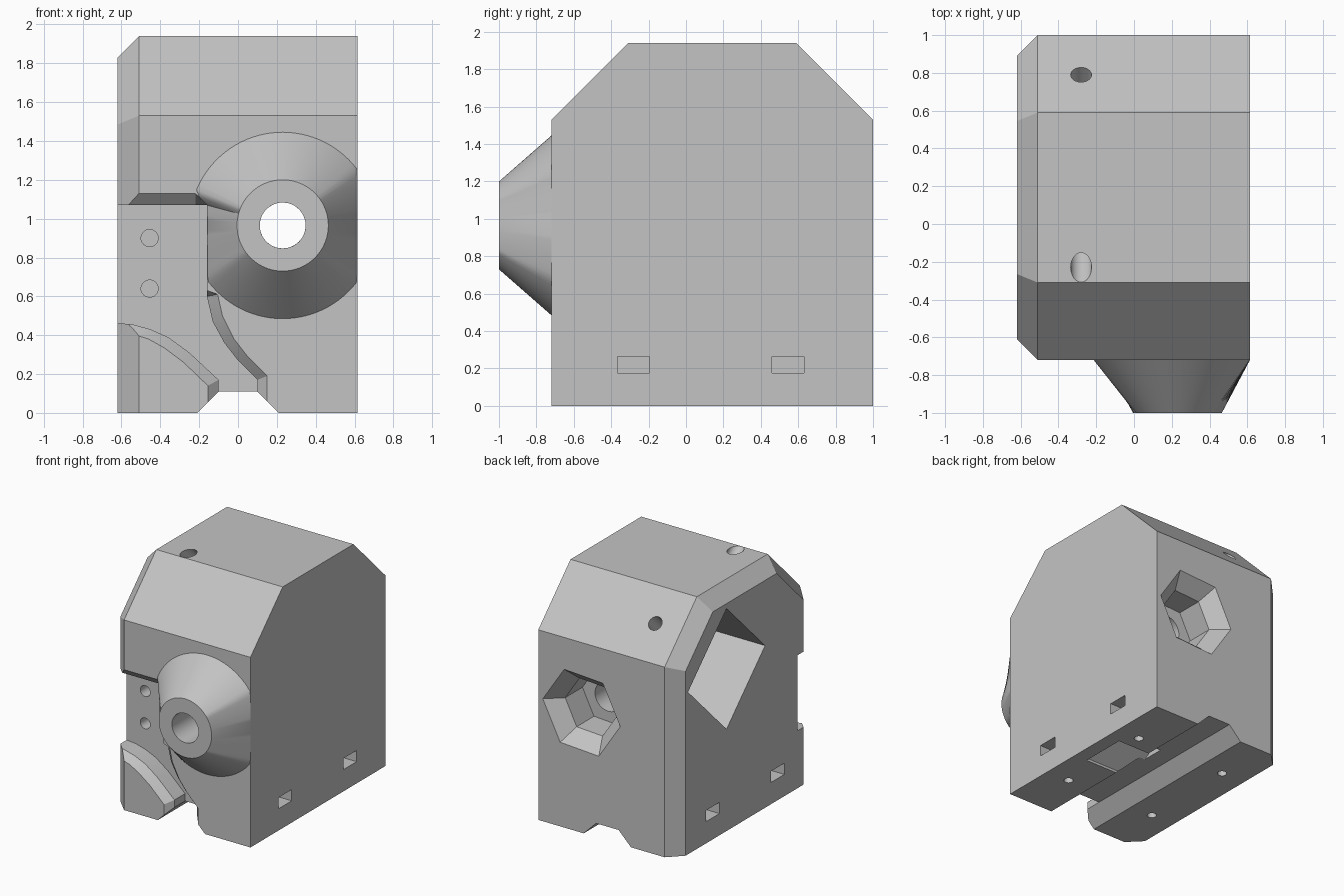
import bpy, bmesh
from math import sin, cos, pi, hypot
from mathutils import Vector

cube = bpy.data.objects.get("Cube")
if cube:
    bpy.data.objects.remove(cube, do_unlink=True)

grey = bpy.data.materials.new("light grey plastic")
grey.use_nodes = True
colour = (0.55, 0.55, 0.55, 1)
grey.diffuse_color = colour
grey.node_tree.nodes["Principled BSDF"].inputs["Base Color"].default_value = colour


def loft(name, rings, closed=False):
    """Skin matching rings of 3D points; cap the ends or join last to first."""
    bm = bmesh.new()
    loops = [[bm.verts.new(p) for p in ring] for ring in rings]
    n = len(loops[0])
    pairs = list(zip(loops, loops[1:]))
    if closed:
        pairs.append((loops[-1], loops[0]))
    else:
        bm.faces.new(loops[0])
        bm.faces.new(loops[-1])
    for a, b in pairs:
        for i in range(n):
            j = (i + 1) % n
            bm.faces.new((a[i], a[j], b[j], b[i]))
    bmesh.ops.recalc_face_normals(bm, faces=bm.faces)
    mesh = bpy.data.meshes.new(name)
    bm.to_mesh(mesh)
    bm.free()
    mesh.materials.append(grey)
    obj = bpy.data.objects.new(name, mesh)
    bpy.context.collection.objects.link(obj)
    return obj


def box(name, x0, x1, y0, y1, z0, z1):
    ring = [(x0, y0), (x1, y0), (x1, y1), (x0, y1)]
    return loft(name, [[(x, y, z) for x, y in ring] for z in (z0, z1)])


def rod(name, start, end, r, sides=32):
    start, end = Vector(start), Vector(end)
    turn = (end - start).to_track_quat('Z', 'Y')
    ring = [turn @ Vector((r * cos(2 * pi * i / sides), r * sin(2 * pi * i / sides), 0))
            for i in range(sides)]
    return loft(name, [[c + p for p in ring] for c in (start, end)])


def smooth(obj):
    bpy.ops.object.select_all(action='DESELECT')
    obj.select_set(True)
    bpy.context.view_layer.objects.active = obj
    bpy.ops.object.shade_smooth_by_angle(angle=0.5)


# Main block: side outline, shrunk on the last section for the bevelled edge
side = [(-0.72, 0), (1, 0), (1, 1.53), (0.59, 1.94), (-0.31, 1.94), (-0.72, 1.53)]
bevel = [(-0.61, 0), (0.89, 0), (0.89, 1.485), (0.545, 1.83), (-0.265, 1.83), (-0.61, 1.485)]
body = loft("body", [[(x, y, z) for y, z in prof]
                     for x, prof in ((0.615, side), (-0.51, side), (-0.62, bevel))])
cutters = []

# Front recess with a curved channel: (floor x, z, front x, z), flared at the front
recess = [(-0.7, 1.07, -0.7, 1.13), (-0.22, 1.07, -0.22, 1.13), (-0.16, 1.07, -0.16, 1.07),
          (-0.16, 0.63, -0.16, 0.63), (-0.16, 0.60, -0.105, 0.61), (-0.13, 0.47, -0.08, 0.50),
          (-0.07, 0.36, -0.02, 0.38), (0.0, 0.27, 0.05, 0.29), (0.1, 0.17, 0.15, 0.19),
          (0.1, 0.05, 0.15, 0.05), (-0.1, 0.05, -0.155, 0.05), (-0.1, 0.17, -0.155, 0.14),
          (-0.25, 0.31, -0.28, 0.26), (-0.36, 0.39, -0.38, 0.335), (-0.45, 0.43, -0.46, 0.38),
          (-0.54, 0.455, -0.54, 0.405), (-0.7, 0.47, -0.7, 0.41)]
floor_ring = [(p[0], p[1]) for p in recess]
front_ring = [(p[2], p[3]) for p in recess]
cutters.append(loft("recess_cutter", [[(x, y, z) for x, z in ring] for y, ring in (
    (-0.53, floor_ring), (-0.665, floor_ring), (-0.72, front_ring), (-0.8, front_ring))]))

# Bottom groove running front to back
groove = [(-0.31, -0.1), (-0.1, 0.11), (0.1, 0.11), (0.31, -0.1)]
cutters.append(loft("groove_cutter", [[(x, y, z) for x, z in groove] for y in (-0.9, 1.1)]))

# Main bore and tapered hexagonal nut pocket at the back
BX, BZ = 0.23, 0.965
cutters.append(rod("bore_cutter", (BX, -0.9, BZ), (BX, 1.1, BZ), 0.118, 48))
hexagon = [(cos(i * pi / 3 + 0.06), sin(i * pi / 3 + 0.06)) for i in range(6)]
cutters.append(loft("nut_cutter", [[(BX + r * c, y, BZ + r * s) for c, s in hexagon]
               for y, r in ((0.66, 0.23), (0.88, 0.23), (1.0, 0.345), (1.01, 0.355))]))

# Square pocket standing on its corner, with two slanted screw holes into it
diamond = [(0.37, 1.79), (-0.12, 1.305), (0.37, 0.82), (0.86, 1.305)]
cutters.append(loft("diamond_cutter", [[(x, y, z) for y, z in diamond] for x in (-0.8, -0.02)]))
cutters.append(rod("screw_cutter", (-0.28, -0.33, 2.04), (-0.28, 0.2, 1.51), 0.055))
cutters.append(rod("screw_cutter", (-0.28, 0.89, 1.84), (-0.28, 0.55, 1.5), 0.055))

# Small holes in the recess floor
for z in (0.9, 0.64):
    cutters.append(rod("pin_cutter", (-0.455, -0.6, z), (-0.455, -0.15, z), 0.044))

# Mounting holes below, each with a nut slot from the side
for sx in (-1, 1):
    for y in (-0.28, 0.545):
        cutters.append(rod("mount_cutter", (sx * 0.41, y, -0.1), (sx * 0.41, y, 0.45), 0.035))
        x0, x1 = sorted((sx * 0.33, sx * 0.75))
        cutters.append(box("slot_cutter", x0, x1, y - 0.085, y + 0.085, 0.175, 0.265))

# Wedge shaped pocket in the underside, open to the groove
wedge = [(0.04, -0.05), (0.42, -0.05), (0.42, 0.06), (0.3, 0.18), (0.04, 0.02)]
cutters.append(loft("wedge_cutter", [[(x, y, z) for y, z in wedge] for x in (0.05, 0.5)]))

# Cut the body and drop the cutters
for c in cutters:
    c.hide_render = True
    mod = body.modifiers.new("cut", 'BOOLEAN')
    mod.operation = 'DIFFERENCE'
    mod.solver = 'EXACT'
    mod.object = c
bpy.context.view_layer.update()
cut_mesh = bpy.data.meshes.new_from_object(
    body.evaluated_get(bpy.context.evaluated_depsgraph_get()))
body.modifiers.clear()
body.data = cut_mesh
for c in cutters:
    bpy.data.objects.remove(c, do_unlink=True)
smooth(body)


# Nozzle: base is a circle trimmed by the side face and by the recess
def base_radius(a):
    c, s = cos(a), sin(a)
    r = 0.48
    if c > 0:
        r = min(r, 0.384 / c)
    while c < 0:
        x, z = BX + r * c, BZ + r * s
        inside = z < 1.07 and z > 0.6 and x < -0.159
        slant = 1.07 <= z < 1.13 and x < -0.16 - (z - 1.07)
        if not (inside or slant):
            break
        r -= 0.002
    return r


SIDES = 96
angles = [2 * pi * i / SIDES for i in range(SIDES)]


def ring(y, radius):
    return [(BX + radius(a) * cos(a), y, BZ + radius(a) * sin(a)) for a in angles]


nozzle = loft("nozzle", [
    ring(-0.70, base_radius), ring(-0.72, base_radius), ring(-1.0, lambda a: 0.235),
    ring(-1.0, lambda a: 0.118), ring(-0.70, lambda a: 0.118)], closed=True)
smooth(nozzle)
